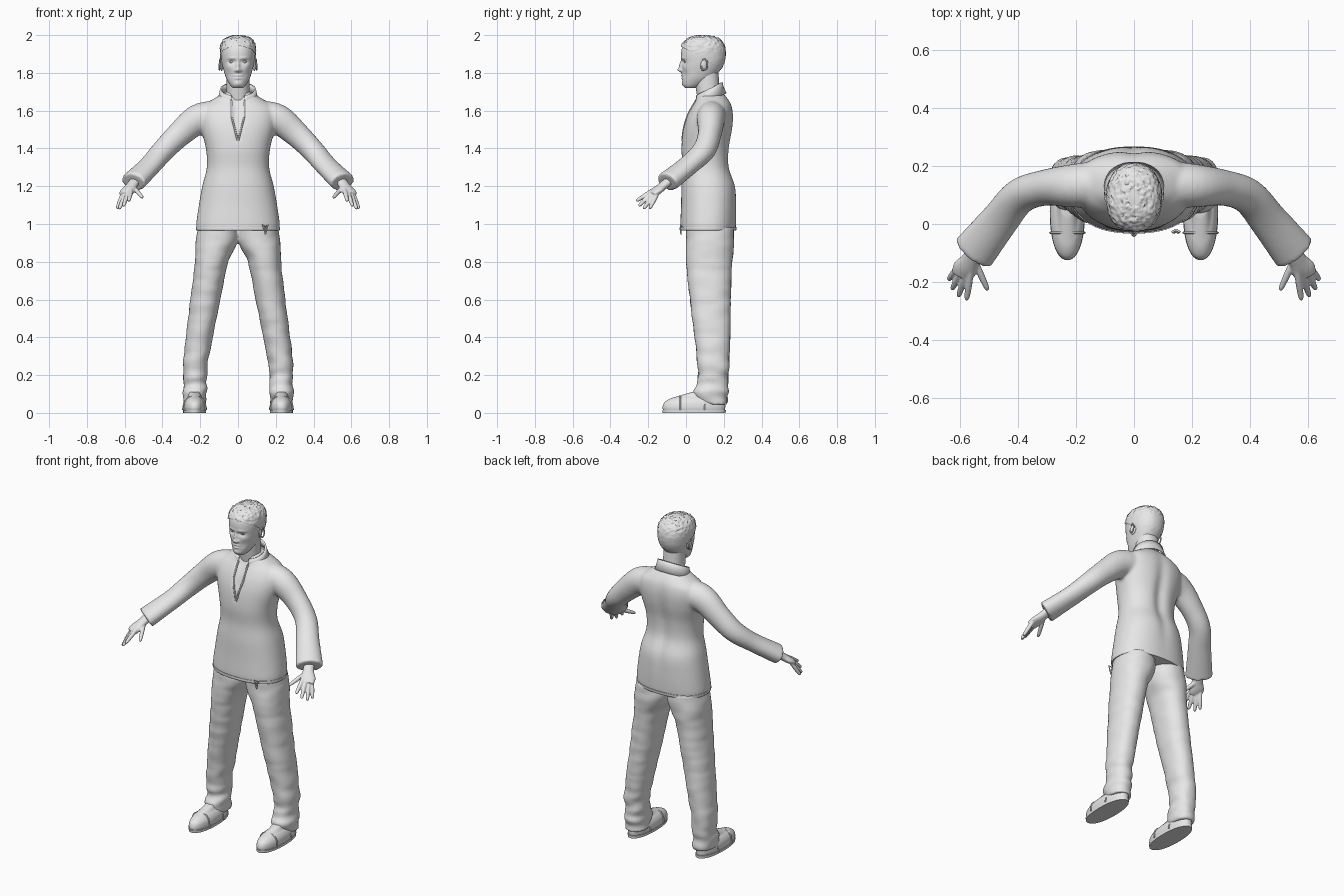
import bpy, bmesh, math
from mathutils import Vector, noise

if "Cube" in bpy.data.objects:
    bpy.data.objects.remove(bpy.data.objects["Cube"])

GREY = (0.8, 0.8, 0.8, 1.0)
grey = bpy.data.materials.new("light_grey")
grey.diffuse_color = GREY
grey.use_nodes = True
grey.node_tree.nodes["Principled BSDF"].inputs["Base Color"].default_value = GREY


def catmull(rows, steps):
    """Smoothly resample a list of equal-length rows."""
    out = []
    for i in range(len(rows) - 1):
        a, b, c, d = (rows[min(max(i + k, 0), len(rows) - 1)] for k in (-1, 0, 1, 2))
        for j in range(steps):
            t = j / steps
            out.append([0.5 * (2 * q + (r - p) * t + (2 * p - 5 * q + 4 * r - s) * t * t
                               + (3 * q - p - 3 * r + s) * t ** 3)
                        for p, q, r, s in zip(a, b, c, d)])
    return out + [list(rows[-1])]


def skin(bm, rings):
    """Join rings of points into a capped tube."""
    loops = [[bm.verts.new(p) for p in ring] for ring in rings]
    n = len(loops[0])
    for a, b in zip(loops, loops[1:]):
        for i in range(n):
            bm.faces.new((a[i], a[(i + 1) % n], b[(i + 1) % n], b[i]))
    bm.faces.new(loops[0])
    bm.faces.new(loops[-1])


def loft(bm, rows, steps=8, seg=64, power=2.2, side=1):
    """Stack rounded sections; each row is z, centre x, half width, front y, back y."""
    rings = []
    for z, cx, hx, yf, yb in catmull(rows, steps):
        ring = []
        for i in range(seg):
            a = math.tau * i / seg
            s, c = (math.copysign(abs(v) ** (2 / power), v) for v in (math.sin(a), math.cos(a)))
            ring.append((side * (cx + hx * s), (yf + yb) / 2 - (yb - yf) / 2 * c, z))
        rings.append(ring)
    skin(bm, rings)


def tube(bm, rows, steps=6, seg=24, side=1):
    """Sweep along a path; each row is x, y, z, sideways radius, upward radius."""
    path = catmull(rows, steps)
    rings = []
    for i, row in enumerate(path):
        t = Vector(path[min(i + 1, len(path) - 1)][:3]) - Vector(path[max(i - 1, 0)][:3])
        t.normalize()
        across = t.cross(Vector((0, 0, 1))).normalized()
        up = across.cross(t)
        ring = []
        for k in range(seg):
            a = math.tau * k / seg
            p = Vector(row[:3]) + across * row[3] * math.cos(a) + up * row[4] * math.sin(a)
            ring.append((side * p.x, p.y, p.z))
        rings.append(ring)
    skin(bm, rings)


def finish(bm, name, voxel=0, smooth=3, angle=40):
    bmesh.ops.recalc_face_normals(bm, faces=bm.faces[:])
    me = bpy.data.meshes.new(name)
    bm.to_mesh(me)
    bm.free()
    me.materials.append(grey)
    me.shade_smooth()
    me.set_sharp_from_angle(angle=math.radians(angle))
    ob = bpy.data.objects.new(name, me)
    bpy.context.scene.collection.objects.link(ob)
    if voxel:  # fuse overlapping volumes into one skin
        m = ob.modifiers.new("fuse", "REMESH")
        m.mode, m.voxel_size, m.use_smooth_shade = "VOXEL", voxel, True
        m = ob.modifiers.new("soften", "SMOOTH")
        m.factor, m.iterations = 0.5, smooth
    return ob


def cord(name, points, radius):
    cu = bpy.data.curves.new(name, "CURVE")
    cu.dimensions, cu.bevel_depth, cu.bevel_resolution, cu.use_fill_caps = "3D", radius, 2, True
    sp = cu.splines.new("POLY")
    sp.points.add(len(points) - 1)
    for p, co in zip(sp.points, points):
        p.co = (*co, 1)
    cu.materials.append(grey)
    bpy.context.scene.collection.objects.link(bpy.data.objects.new(name, cu))


def bell(v, width):
    return math.exp(-(v / width) ** 2)


# sweater: body and sleeves fused together
TORSO = [(0.965, 0, .218, -.028, .262), (1.0, 0, .221, -.03, .266), (1.1, 0, .207, -.026, .268),
         (1.2, 0, .189, -.024, .263), (1.3, 0, .165, -.018, .232), (1.4, 0, .170, -.024, .232),
         (1.5, 0, .195, -.015, .248), (1.57, 0, .205, .005, .252), (1.62, 0, .19, .03, .245),
         (1.65, 0, .15, .048, .232), (1.68, 0, .10, .06, .21), (1.7, 0, .07, .065, .19)]
SLEEVE = [(.10, .14, 1.575, .08, .08), (.21, .132, 1.555, .075, .08), (.31, .125, 1.475, .062, .068),
          (.395, .095, 1.39, .062, .06), (.465, .012, 1.31, .066, .052), (.555, -.1, 1.222, .077, .054)]


def slit(z):
    """Half width of the neck opening at a height."""
    return max(0, min(.032, (z - 1.44) * .25))


bm = bmesh.new()
loft(bm, TORSO, power=2.3, seg=96)
for v in bm.verts:
    if v.co.y > .15:  # hollow along the spine
        v.co.y -= .018 * bell(v.co.x, .035) * bell(v.co.z - 1.38, .22)
    elif abs(v.co.x) < slit(v.co.z):
        v.co.y += .012
for s in (1, -1):
    tube(bm, SLEEVE, side=s)
finish(bm, "sweater", voxel=.009, smooth=5)

# hem band and drawstring
bm = bmesh.new()
loft(bm, [(.966, 0, .219, -.03, .264), (.972, 0, .222, -.033, .267), (.984, 0, .222, -.033, .268)],
     steps=3, power=2.3)
finish(bm, "hem_band")
for i, dx in enumerate((-.014, .014)):
    cord("drawstring_%d" % i, [(.145, -.02, .985), (.145 + dx, -.028, .995), (.145 + dx / 2, -.03, .975),
                               (.145, -.026, .945)], .004)

# neck opening trim
front = [(r[0], r[3]) for r in catmull(TORSO, 8) if 1.43 < r[0] < 1.655]
for s, n in ((1, "left"), (-1, "right")):
    cord(n + "_opening_trim", [(s * (slit(z) + .001), y + .002, z) for z, y in front], .005)

# stand-up collar, open at the front
bm = bmesh.new()
strip = []
for i in range(41):
    a = math.radians(22 + 316 * i / 40)
    s, c = math.sin(a), math.cos(a)
    strip.append([bm.verts.new((r * s, y - ry * c, z - .036 * c))
                  for r, y, ry, z in ((.104, .128, .083, 1.655), (.095, .122, .072, 1.69), (.09, .121, .068, 1.714))])
for a, b in zip(strip, strip[1:]):
    for k in (0, 1):
        bm.faces.new((a[k], b[k], b[k + 1], a[k + 1]))
collar = finish(bm, "collar")
thick = collar.modifiers.new("thickness", "SOLIDIFY")
thick.thickness, thick.offset = .009, 0

# trousers: two legs fused at the hips, creased towards the ankles
LEG = [(.985, .105, .105, .0, .25), (.9, .114, .111, .0, .255), (.8, .14, .088, .0, .245),
       (.6, .172, .079, .02, .237), (.4, .205, .071, .046, .235), (.25, .226, .064, .062, .228),
       (.15, .228, .062, .06, .222), (.1, .23, .061, .048, .22), (.045, .23, .058, .06, .217)]
bm = bmesh.new()
for s in (1, -1):
    loft(bm, LEG, side=s)
bmesh.ops.recalc_face_normals(bm, faces=bm.faces[:])
bm.normal_update()
for v in bm.verts:
    fold = noise.noise(Vector((v.co.x * 9, v.co.y * 9, v.co.z * 22)))
    v.co += v.normal * fold * (.004 + .01 * bell(v.co.z - .13, .14))
finish(bm, "trousers", voxel=.009)

# shoes with soles and straps
SHOE = [(.012, .23, .057, -.12, .205), (.03, .23, .06, -.124, .208), (.055, .23, .057, -.115, .207),
        (.075, .23, .047, -.085, .205), (.088, .23, .036, -.045, .2), (.11, .23, .03, .03, .19)]
SOLE = [(0, .23, .06, -.123, .21), (.016, .23, .061, -.125, .211)]
for s, n in ((1, "left"), (-1, "right")):
    for part, rows in (("shoe", SHOE), ("sole", SOLE)):
        bm = bmesh.new()
        loft(bm, rows, steps=4, side=s)
        finish(bm, n + "_" + part)
    for k, (y, w, h) in enumerate(((-.03, .059, .088), (.1, .062, .06))):
        arch = [math.pi * i / 12 for i in range(13)]
        cord("%s_strap_%d" % (n, k), [(s * .23 + w * math.cos(a), y, .015 + (h - .015) * math.sin(a) ** .6)
                                      for a in arch], .004)

# hands: palm and fingers, each finger given by knuckle and tip
FINGERS = [((.567, -.185, 1.172), (.578, -.262, 1.122)), ((.585, -.185, 1.16), (.606, -.25, 1.095)),
           ((.602, -.175, 1.148), (.628, -.225, 1.08)), ((.615, -.16, 1.145), (.64, -.192, 1.082)),
           ((.545, -.14, 1.185), (.505, -.228, 1.14))]
for s, n in ((1, "left"), (-1, "right")):
    bm = bmesh.new()
    tube(bm, [(.54, -.08, 1.235, .03, .024), (.565, -.125, 1.2, .032, .022), (.584, -.155, 1.175, .042, .02),
              (.595, -.18, 1.157, .036, .015)], side=s)
    for base, tip in FINGERS:
        b, t = Vector(base), Vector(tip)
        tube(bm, [(*b.lerp(t, f), r, r) for f, r in ((-.3, .011), (.3, .012), (.8, .01), (.97, .007), (1.02, .002))],
             seg=12, side=s)
    finish(bm, n + "_hand", voxel=.004, smooth=2)

# neck
bm = bmesh.new()
loft(bm, [(1.6, 0, .062, .072, .185), (1.7, 0, .06, .055, .178), (1.8, 0, .06, .04, .172)])
finish(bm, "neck")

# head, with the face pushed in and out by soft bumps: x, z, width, height, amount
HEAD = [(1.72, 0, .026, -.003, .05), (1.735, 0, .042, -.014, .085), (1.77, 0, .062, -.019, .14),
        (1.81, 0, .075, -.021, .178), (1.85, 0, .085, -.022, .198), (1.9, 0, .09, -.026, .205),
        (1.94, 0, .086, -.018, .197), (1.97, 0, .07, .005, .176), (1.985, 0, .045, .035, .145),
        (1.992, 0, .015, .07, .11)]
BUMPS = [(0, 1.815, .012, .012, .02), (0, 1.84, .009, .022, .014), (.014, 1.812, .008, .007, .007),
         (.034, 1.858, .017, .012, -.01), (.033, 1.878, .024, .007, .005), (.012, 1.858, .008, .01, -.004),
         (0, 1.785, .02, .005, .007), (0, 1.772, .017, .006, .007), (0, 1.7785, .022, .0035, -.005),
         (0, 1.742, .02, .014, .006), (.05, 1.83, .018, .018, .004), (.04, 1.79, .016, .02, -.004)]
bm = bmesh.new()
loft(bm, HEAD, seg=112, steps=9)
for v in bm.verts:
    if v.co.y < .07:
        v.co.y -= sum(d * bell(abs(v.co.x) - x, w) * bell(v.co.z - z, h) for x, z, w, h, d in BUMPS)
finish(bm, "head", angle=180)


def ball(name, centre, size, turn=0):
    bm = bmesh.new()
    bmesh.ops.create_uvsphere(bm, u_segments=20, v_segments=12, radius=1)
    ob = finish(bm, name, angle=180)
    ob.location, ob.scale, ob.rotation_euler = centre, size, (-.2, 0, turn)


for s, n in ((1, "left"), (-1, "right")):
    ball(n + "_eye", (s * .034, -.001, 1.858), (.013, .011, .007))
    ball(n + "_ear", (s * .086, .095, 1.842), (.008, .019, .032), s * .3)
    rim = [math.tau * i / 16 for i in range(14)]
    cord(n + "_ear_rim", [(s * (.093 + .006 * math.sin(a / 2)), .097 + .017 * math.sin(a - .6),
                           1.844 + .028 * math.cos(a - .6)) for a in rim], .004)

# short cropped hair over the skull, tufted with noise
bm = bmesh.new()
loft(bm, [(z + .006, cx, hx + .006, yf - .005, yb + .006) for z, cx, hx, yf, yb in HEAD[2:]], seg=96, steps=9)
bmesh.ops.recalc_face_normals(bm, faces=bm.faces[:])
bm.normal_update()
for v in bm.verts:
    tuft = noise.noise(v.co * 70) + .6 * noise.noise(v.co * 150)
    v.co += v.normal * .006 * tuft * min(1, max(.15, (v.co.z - 1.88) * 12))
    v.co.z = min(v.co.z, 2.0)
low = [f for f in bm.faces if f.calc_center_median().z < 1.925 - .6 * f.calc_center_median().y]
bmesh.ops.delete(bm, geom=low, context="FACES")
finish(bm, "hair", angle=50)
